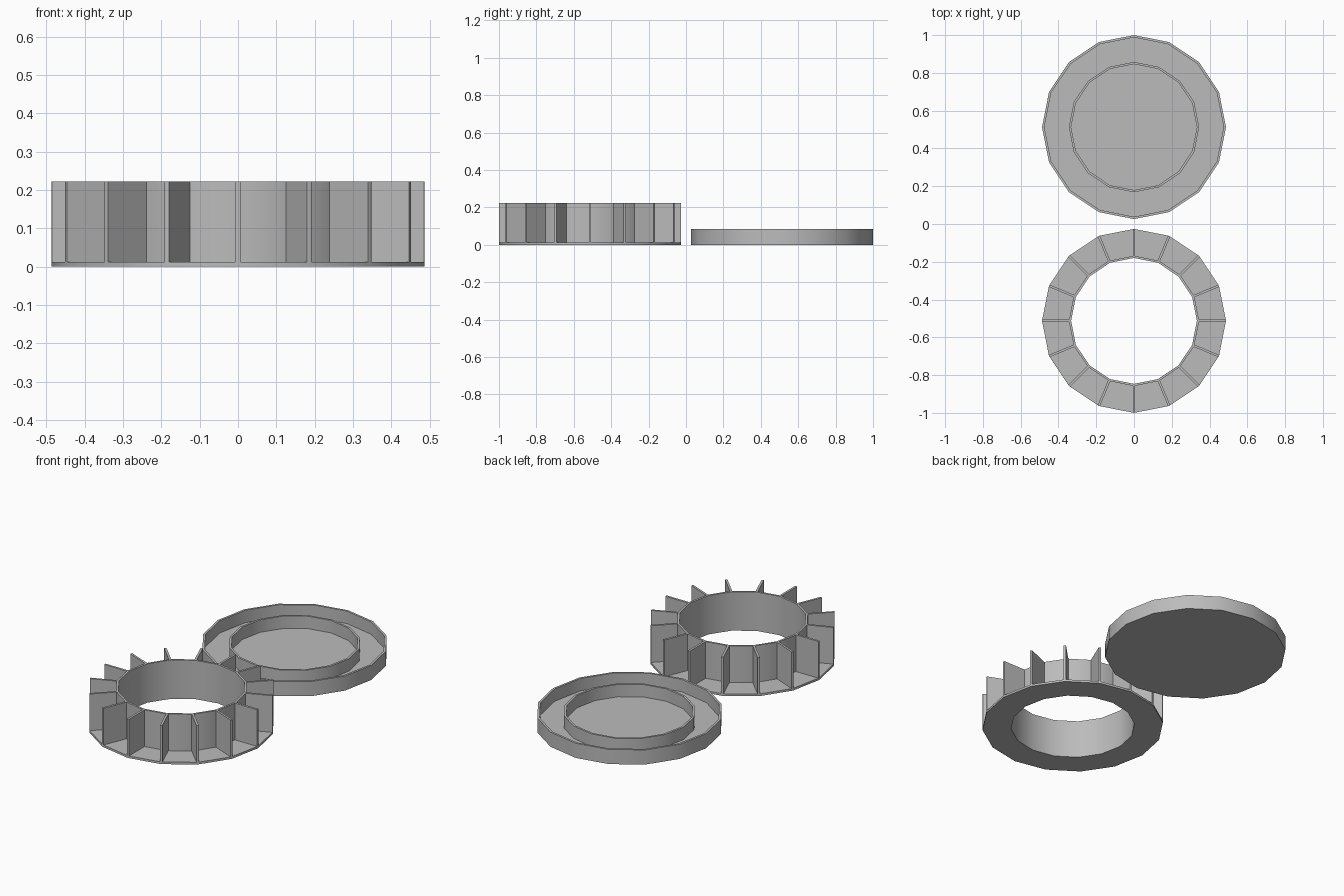
import bpy
import math
from mathutils import Matrix, Vector

cube = bpy.data.objects.get("Cube")
if cube:
    bpy.data.objects.remove(cube, do_unlink=True)

SIDES = 16
OUTER = 0.487       # outer radius of both parts
WALL_OUT = 0.345    # inner wall, outside and inside radius
WALL_IN = 0.333
THICK = 0.0125      # thickness of floors, rims and fins
RING_H = 0.223
LID_H = 0.084
OFFSET = OUTER + 0.026

grey = bpy.data.materials.new("plain grey")
grey.use_nodes = True
COLOUR = (0.5, 0.5, 0.5, 1)
grey.diffuse_color = COLOUR
grey.node_tree.nodes["Principled BSDF"].inputs["Base Color"].default_value = COLOUR


def make_object(name, verts, faces, y):
    mesh = bpy.data.meshes.new(name)
    mesh.from_pydata(verts, [], faces)
    mesh.materials.append(grey)
    obj = bpy.data.objects.new(name, mesh)
    obj.location.y = y
    bpy.context.collection.objects.link(obj)
    bpy.ops.object.select_all(action="DESELECT")
    obj.select_set(True)
    bpy.context.view_layer.objects.active = obj
    bpy.ops.object.mode_set(mode="EDIT")
    bpy.ops.mesh.select_all(action="SELECT")
    bpy.ops.mesh.normals_make_consistent(inside=False)
    bpy.ops.object.mode_set(mode="OBJECT")
    bpy.ops.object.shade_smooth_by_angle(angle=math.radians(30))
    return obj


def lathe(name, profile, y, closed):
    """Turn a (radius, z) profile; an open one gets a flat cap at each end."""
    n = len(profile)
    verts = []
    for i in range(SIDES):
        a = math.tau * i / SIDES
        verts += [(r * math.cos(a), r * math.sin(a), z) for r, z in profile]
    faces = []
    for i in range(SIDES):
        j = (i + 1) % SIDES
        for k in range(n if closed else n - 1):
            m = (k + 1) % n
            faces.append((i * n + k, j * n + k, j * n + m, i * n + m))
    if not closed:
        faces.append([i * n for i in range(SIDES)])
        faces.append([i * n + n - 1 for i in range(SIDES)])
    return make_object(name, verts, faces, y)


# Spool ring: flat flange with an upright inner wall
lathe("ring_body", [
    (WALL_IN, 0), (OUTER, 0), (OUTER, THICK),
    (WALL_OUT, THICK), (WALL_OUT, RING_H), (WALL_IN, RING_H),
], -OFFSET, True)

# Radial fins standing on the flange, one at each corner, ends cut to its edge
half = THICK / 2
tip = OUTER - half * math.tan(math.pi / SIDES)
root = WALL_OUT - THICK / 4
outline = [(root, -half), (tip, -half), (OUTER, 0), (tip, half), (root, half)]
n = len(outline)
verts, faces = [], []
for i in range(SIDES):
    turn = Matrix.Rotation(math.tau * i / SIDES, 3, "Z")
    b = len(verts)
    verts += [turn @ Vector((x, y, z)) for z in (THICK, RING_H) for x, y in outline]
    faces += [[b + k for k in range(n)], [b + n + k for k in range(n)]]
    faces += [(b + k, b + (k + 1) % n, b + n + (k + 1) % n, b + n + k) for k in range(n)]
make_object("ring_fins", verts, faces, -OFFSET)

# Lid: shallow dish with an outer rim and a raised inner ring
rim_in = OUTER - THICK
lathe("lid", [
    (OUTER, 0), (OUTER, LID_H), (rim_in, LID_H), (rim_in, THICK),
    (WALL_OUT, THICK), (WALL_OUT, LID_H), (WALL_IN, LID_H), (WALL_IN, THICK),
], OFFSET, False)
